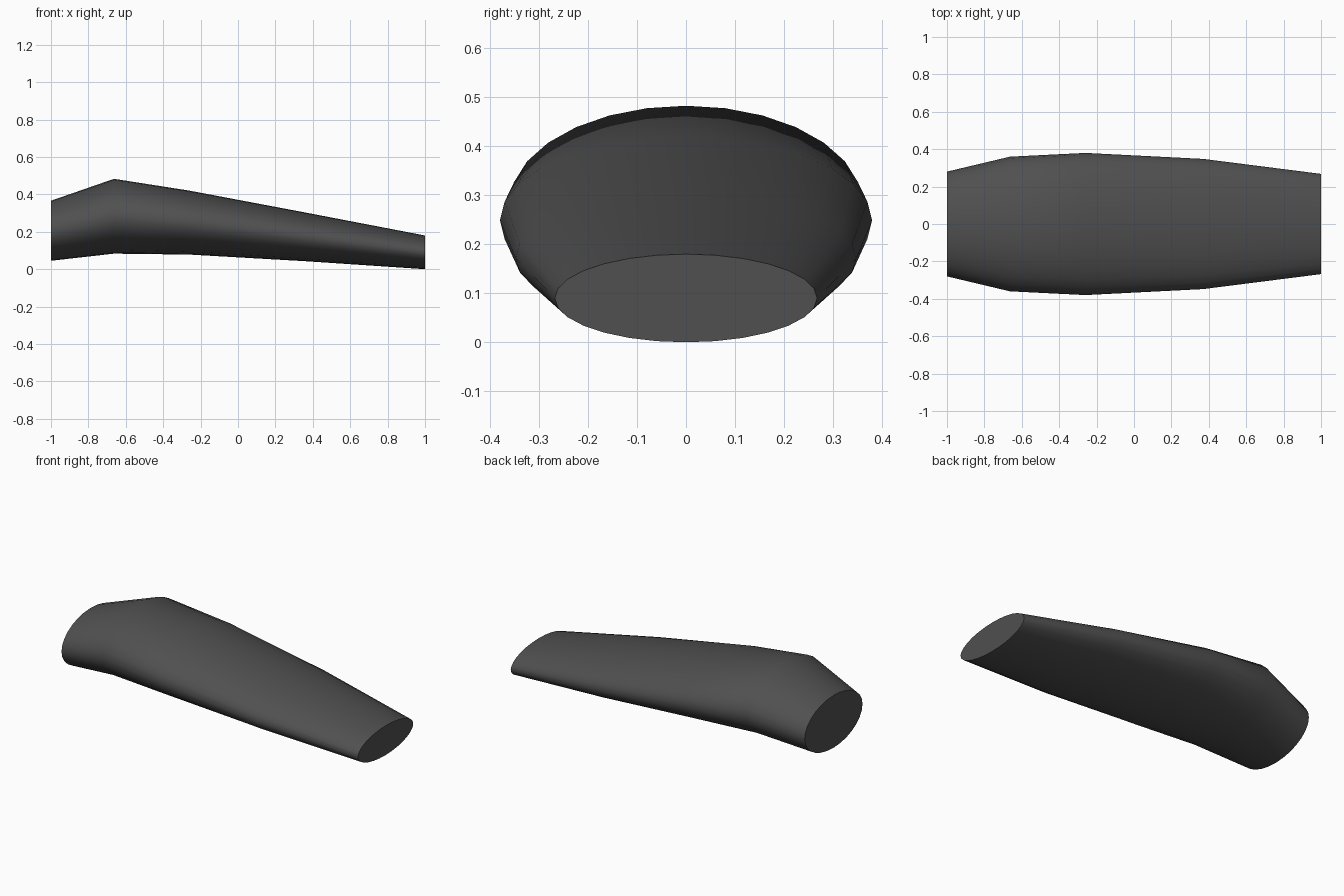
import bpy, bmesh
from math import sin, cos, pi, radians

if "Cube" in bpy.data.objects:
    bpy.data.objects.remove(bpy.data.objects["Cube"])

SIDES = 28
# Elliptical stations: x, bottom z, top z, half width
STATIONS = [
    (-1.0, 0.045, 0.366, 0.28),
    (-0.663, 0.083, 0.483, 0.36),
    (-0.26, 0.078, 0.42, 0.38),
    (0.37, 0.042, 0.301, 0.348),
    (1.0, 0.0, 0.18, 0.268),
]


def ring(bm, x, low, high, half_width):
    mid, half_height = (low + high) / 2, (high - low) / 2
    return [bm.verts.new((x, half_width * cos(2 * pi * i / SIDES),
                          mid + half_height * sin(2 * pi * i / SIDES)))
            for i in range(SIDES)]


# Lofted tapering body with flat capped ends
bm = bmesh.new()
rings = [ring(bm, *s) for s in STATIONS]
for a, b in zip(rings, rings[1:]):
    for i in range(SIDES):
        j = (i + 1) % SIDES
        bm.faces.new((a[i], a[j], b[j], b[i]))
bm.faces.new(rings[0])
bm.faces.new(rings[-1])
bmesh.ops.recalc_face_normals(bm, faces=bm.faces[:])
mesh = bpy.data.meshes.new("tapered_body")
bm.to_mesh(mesh)
bm.free()
body = bpy.data.objects.new("tapered_body", mesh)
bpy.context.collection.objects.link(body)

# Dark grey finish
mat = bpy.data.materials.new("dark_grey")
mat.diffuse_color = (0.08, 0.08, 0.08, 1)
mat.use_nodes = True
mat.node_tree.nodes["Principled BSDF"].inputs["Base Color"].default_value = mat.diffuse_color
mesh.materials.append(mat)

# Smooth sides, sharp end rims
bpy.context.view_layer.objects.active = body
body.select_set(True)
bpy.ops.object.shade_smooth_by_angle(angle=radians(40))
